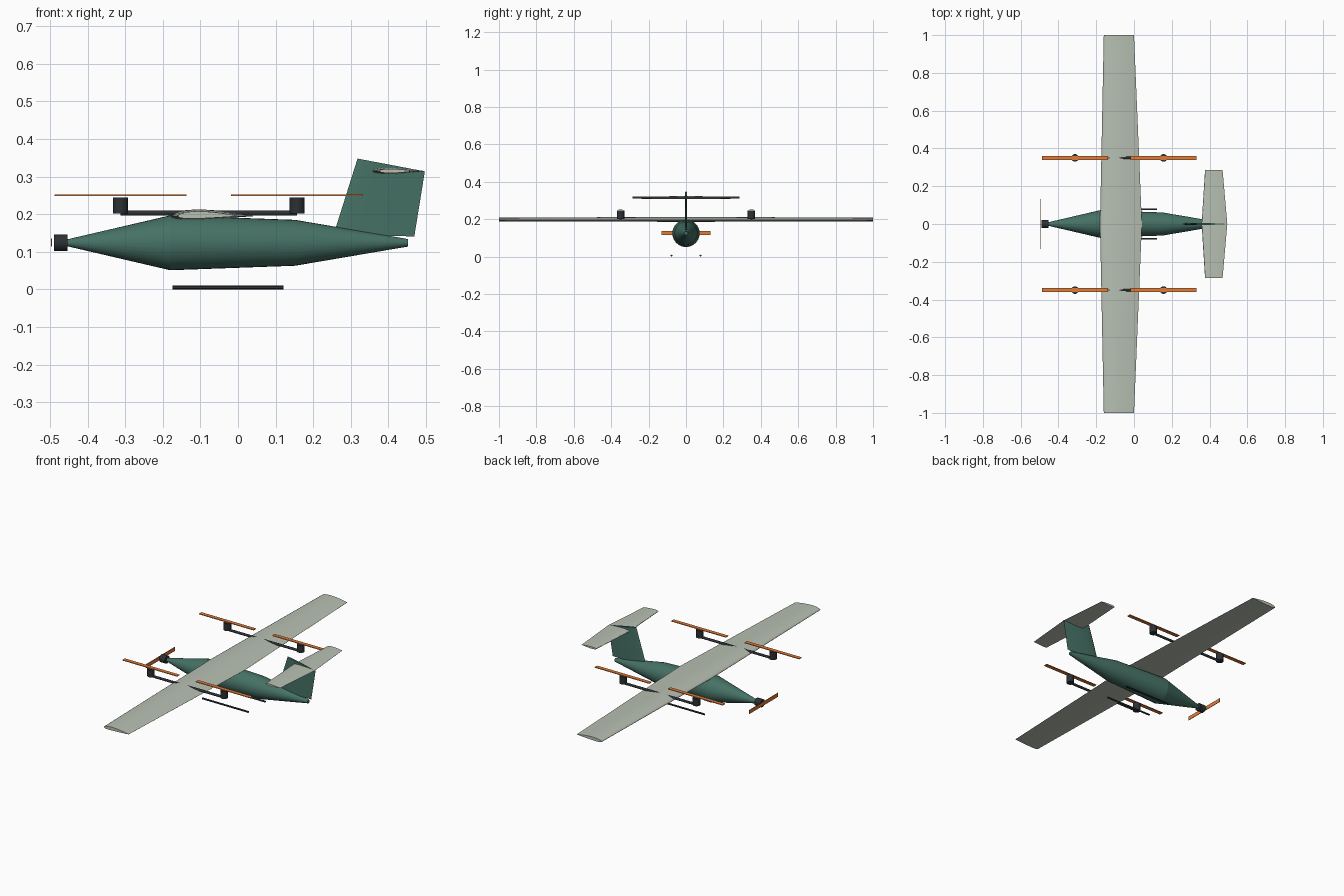
import bpy, bmesh, math
from mathutils import Vector

if "Cube" in bpy.data.objects:
    bpy.data.objects.remove(bpy.data.objects["Cube"])


def material(name, rgb):
    m = bpy.data.materials.new(name)
    m.diffuse_color = (*rgb, 1)
    m.use_nodes = True
    m.node_tree.nodes["Principled BSDF"].inputs["Base Color"].default_value = m.diffuse_color
    return m


GREEN = material("body_green", (0.06, 0.165, 0.13))
PALE = material("wing_pale", (0.48, 0.53, 0.45))
DARK = material("dark_carbon", (0.025, 0.03, 0.035))
ORANGE = material("rotor_orange", (0.75, 0.2, 0.04))


def finish(name, bm, mat, angle):
    bmesh.ops.recalc_face_normals(bm, faces=bm.faces)
    me = bpy.data.meshes.new(name)
    bm.to_mesh(me)
    bm.free()
    me.materials.append(mat)
    me.shade_smooth()
    me.set_sharp_from_angle(angle=math.radians(angle))
    ob = bpy.data.objects.new(name, me)
    bpy.context.collection.objects.link(ob)
    return ob


def loft(name, sections, mat, angle=30):
    """Skin closed loops of points and cap both ends."""
    bm = bmesh.new()
    loops = [[bm.verts.new(p) for p in s] for s in sections]
    n = len(loops[0])
    for a, b in zip(loops, loops[1:]):
        for i in range(n):
            j = (i + 1) % n
            bm.faces.new((a[i], a[j], b[j], b[i]))
    bm.faces.new(loops[0])
    bm.faces.new(loops[-1][::-1])
    return finish(name, bm, mat, angle)


def airfoil(lead, trail, normal, thick, camber=0.0, steps=14):
    """Airfoil loop between leading and trailing points."""
    lead, trail, normal = Vector(lead), Vector(trail), Vector(normal)
    chord = (trail - lead).length

    def point(t, side):
        h = 5 * thick * (0.2969 * math.sqrt(t) - 0.126 * t - 0.3516 * t**2
                         + 0.2843 * t**3 - 0.1015 * t**4)
        p = 0.4
        c = (camber / p**2 * (2 * p * t - t * t) if t < p else
             camber / (1 - p)**2 * (1 - 2 * p + 2 * p * t - t * t))
        return lead.lerp(trail, t) + normal * chord * (c + side * h)

    ts = [(1 - math.cos(math.pi * i / steps)) / 2 for i in range(steps + 1)]
    return [point(t, 1) for t in reversed(ts)] + [point(t, -1) for t in ts[1:]]


def ring(centre, r, axis, n):
    """Circle of points around the x or z axis."""
    c = Vector(centre)
    out = []
    for i in range(n):
        a = 2 * math.pi * i / n
        u, v = r * math.cos(a), r * math.sin(a)
        out.append(c + (Vector((0, u, v)) if axis == 'x' else Vector((u, v, 0))))
    return out


def rod(name, start, end, r, axis, mat, n=24):
    return loft(name, [ring(start, r, axis, n), ring(end, r, axis, n)], mat)


def box(name, centre, size, mat):
    bm = bmesh.new()
    bmesh.ops.create_cube(bm, size=1)
    for v in bm.verts:
        v.co = Vector(centre) + Vector([a * b for a, b in zip(v.co, size)])
    return finish(name, bm, mat, 30)


Z = 0.124  # fuselage axis height

# Fuselage: tapered body of revolution
loft("fuselage", [ring((x, 0, Z), r, 'x', 32) for x, r in
                  [(-0.455, 0.009), (-0.18, 0.073), (0.152, 0.061), (0.452, 0.01)]],
     GREEN, 11.5)

# Nose motor and propeller
rod("nose_motor", (-0.49, 0, Z), (-0.453, 0, Z), 0.022, 'x', DARK)
box("nose_propeller", (-0.4965, 0, 0.125), (0.003, 0.264, 0.022), ORANGE)

# Main wing and tailplane, each tapered to both tips
UP = (0, 0, 1)
loft("main_wing", [airfoil((x0, y, 0.195), (x1, y, 0.195), UP, 0.12, 0.02)
                   for y, x0, x1 in [(-1, -0.16, 0), (0, -0.18, 0.042), (1, -0.16, 0)]], PALE)
loft("tailplane", [airfoil((x0, y, 0.315), (x1, y, 0.315), UP, 0.12)
                   for y, x0, x1 in [(-0.285, 0.376, 0.469), (0, 0.358, 0.494),
                                     (0.285, 0.376, 0.469)]], PALE)

# Swept fin
loft("tail_fin", [airfoil((0.254, 0, 0.145), (0.469, 0, 0.141), (0, 1, 0), 0.06),
                  airfoil((0.318, 0, 0.348), (0.497, 0, 0.314), (0, 1, 0), 0.06)], GREEN)

for side, s in (("left", -1), ("right", 1)):
    # Lift boom with a motor and rotor at each end
    y = 0.35 * s
    rod(f"{side}_boom", (-0.312, y, 0.203), (0.157, y, 0.203), 0.007, 'x', DARK, 16)
    for end, x in (("front", -0.3125), ("rear", 0.157)):
        rod(f"{side}_{end}_motor", (x, y, 0.202), (x, y, 0.245), 0.02, 'z', DARK)
        box(f"{side}_{end}_rotor", (x, y, 0.25), (0.35, 0.022, 0.004), ORANGE)
    # Landing skid
    rod(f"{side}_skid", (-0.174, 0.078 * s, 0.005), (0.121, 0.078 * s, 0.005),
        0.005, 'x', DARK, 12)
